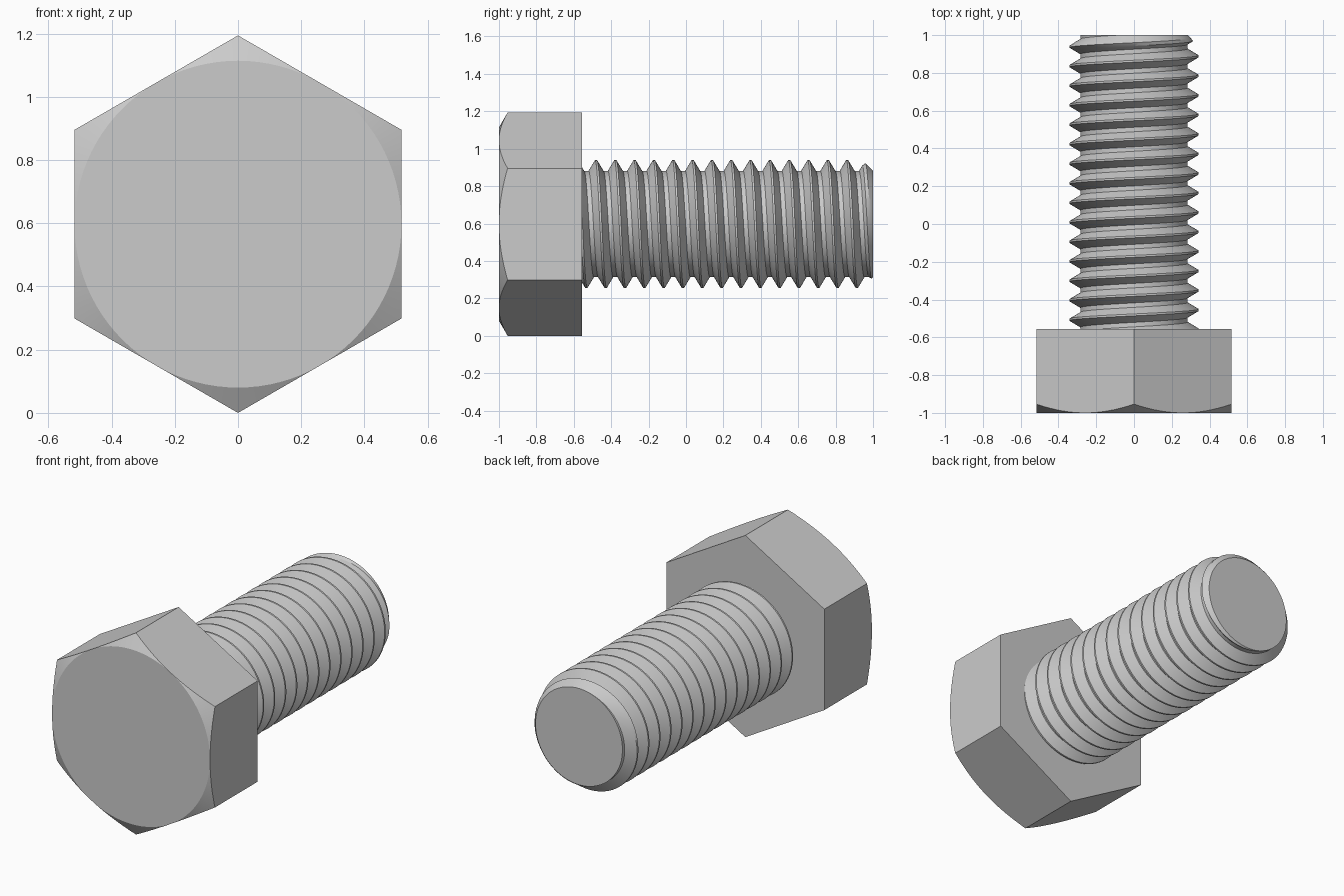
import bpy, bmesh, math

if "Cube" in bpy.data.objects:
    bpy.data.objects.remove(bpy.data.objects["Cube"])

N = 96                      # segments around the axis
CZ = 0.597                  # height of the bolt axis
FLAT = 0.517                # half distance across flats
SEAT, TIP = -0.555, 1.0     # shank start and end along y
PITCH = 0.1033
MAJOR, MINOR = 0.342, 0.284
CREST0 = 0.836              # crest position at angle 0 (the -x side)


def point(t, r, y):
    return (-r * math.cos(t), y, CZ + r * math.sin(t))


def thread_radius(t, y):
    """Trapezoidal right-hand thread, limited by the tip chamfer."""
    u = ((y - CREST0) / PITCH - t / math.tau) % 1.0
    d = min(u, 1 - u)                       # 0 at crest, 0.5 at root
    f = min(max((d - 0.05) / (0.385 - 0.05), 0), 1)
    return min(MAJOR + (MINOR - MAJOR) * f, 0.285 + (TIP - y))


def hex_radius(t):
    a = (t + math.pi / 6) % (math.pi / 3) - math.pi / 6
    return FLAT / math.cos(a)


def finish(name, bm):
    bmesh.ops.remove_doubles(bm, verts=bm.verts, dist=1e-5)
    bmesh.ops.recalc_face_normals(bm, faces=bm.faces)
    me = bpy.data.meshes.new(name)
    bm.to_mesh(me)
    bm.free()
    ob = bpy.data.objects.new(name, me)
    bpy.context.collection.objects.link(ob)
    bpy.ops.object.select_all(action='DESELECT')
    ob.select_set(True)
    bpy.context.view_layer.objects.active = ob
    bpy.ops.object.shade_smooth_by_angle(angle=math.radians(25))


# Hex head: front disc, conical corner chamfer, flats, rear seat face
bm = bmesh.new()
cols = []
for i in range(N):
    t = math.tau * i / N
    h = hex_radius(t)
    rings = [(FLAT, -1), (h, -1 + (h - FLAT) * math.tan(math.radians(30))),
             (h, SEAT), (thread_radius(t, SEAT), SEAT)]
    cols.append([bm.verts.new(point(t, r, y)) for r, y in rings])
for i in range(N):
    a, b = cols[i], cols[(i + 1) % N]
    for k in range(3):
        bm.faces.new((a[k], b[k], b[k + 1], a[k + 1]))
bm.faces.new([c[0] for c in cols])
finish("hex_head", bm)

# Threaded shank: rows follow the helix and are clamped at both ends
bm = bmesh.new()
OFFS = [-0.385, -0.2175, -0.05, 0.05, 0.2175, 0.385]
K = len(OFFS)
rows = [n + o for n in range(-17, 5) for o in OFFS]
M = len(rows) - 1
cols = []
for i in range(N):
    t = math.tau * i / N
    col = []
    for q in rows:
        y = CREST0 + PITCH * (q + t / math.tau)
        y = min(max(y, SEAT), TIP)
        col.append(bm.verts.new(point(t, thread_radius(t, y), y)))
    cols.append(col)
for i in range(N):
    a, b = cols[i], cols[(i + 1) % N]
    s = K if i == N - 1 else 0              # one pitch step at the seam
    for k in range(M):
        k0, k1 = min(k + s, M), min(k + s + 1, M)
        quad = [a[k], b[k0], b[k1], a[k + 1]]
        quad = list(dict.fromkeys(quad))
        bm.faces.new(quad)
bm.faces.new([c[M] for c in cols])
finish("threaded_shank", bm)
